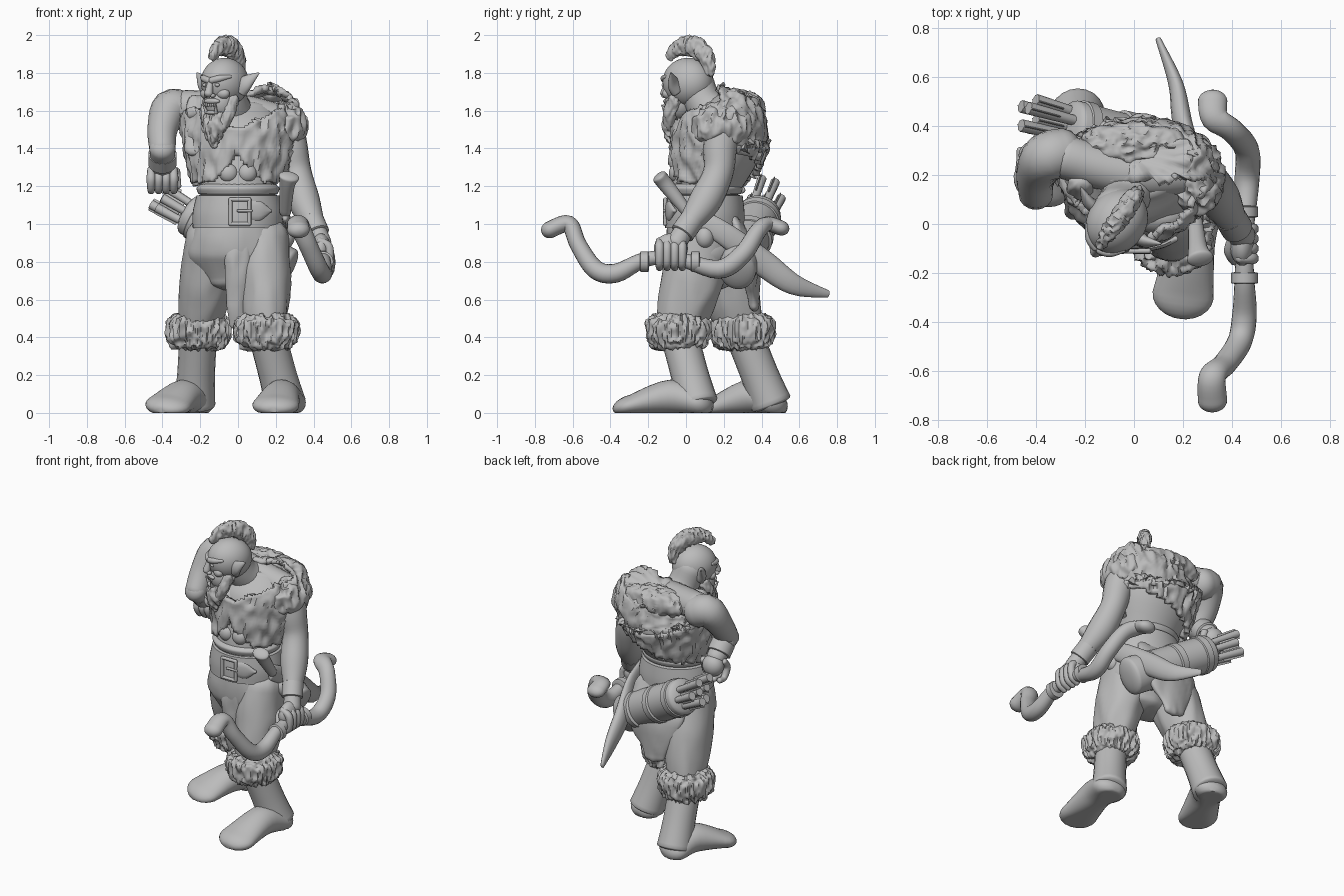
import bpy, bmesh, math
from mathutils import Vector, Matrix, noise

cube = bpy.data.objects.get("Cube")
if cube:
    bpy.data.objects.remove(cube)

stone = bpy.data.materials.new("plain_grey")
stone.use_nodes = True
stone.diffuse_color = (0.5, 0.5, 0.5, 1)
stone.node_tree.nodes["Principled BSDF"].inputs["Base Color"].default_value = stone.diffuse_color

AXIS = {"X": Vector((1, 0, 0)), "Y": Vector((0, 1, 0)), "Z": Vector((0, 0, 1))}


def finish(name, bm, matrix=None, fur=0, freq=22, keep=None, ground=False):
    """Turn a bmesh into a smooth object, with optional strand relief and trimming."""
    bmesh.ops.recalc_face_normals(bm, faces=bm.faces)
    if matrix:
        bm.transform(matrix)
    bm.normal_update()
    if fur:
        for vert, normal in [(vert, vert.normal.copy()) for vert in bm.verts]:
            sample = vert.co * freq
            sample.z *= 0.35
            strand = 1 - 2.4 * abs(noise.noise(sample)) + noise.noise(sample * 2) / 2
            vert.co += normal * strand * fur
    if keep:
        cut = [face for face in bm.faces if not keep(face.calc_center_median())]
        bmesh.ops.delete(bm, geom=cut, context="FACES")
    if ground:
        for vert in bm.verts:
            vert.co.z = max(vert.co.z, 0)
    mesh = bpy.data.meshes.new(name)
    bm.to_mesh(mesh)
    bm.free()
    mesh.materials.append(stone)
    mesh.shade_smooth()
    mesh.set_sharp_from_angle(angle=math.radians(50))
    obj = bpy.data.objects.new(name, mesh)
    bpy.context.collection.objects.link(obj)
    return obj


def spline(points, steps):
    """Smooth path through points that carry position and one or two radii."""
    pts = [Vector(p if len(p) == 5 else (*p, p[-1])) for p in points]
    padded = [pts[0], *pts, pts[-1]]
    out = []
    for a, b, c, d in zip(padded, padded[1:], padded[2:], padded[3:]):
        for k in range(steps):
            t = k / steps
            out.append(b + (c - a) * (t / 2) + (a * 2 - b * 5 + c * 4 - d) * (t * t / 2)
                       + (b * 3 - a - c * 3 + d) * (t ** 3 / 2))
    return out + [pts[-1]]


def loft(name, points, ref="X", seg=20, steps=5, cap=0.8, **options):
    """Sweep an ellipse along a path; cap rounds both ends."""
    path = spline(points, steps)
    pos = [Vector(p[:3]) for p in path]
    last = len(path) - 1
    bm = bmesh.new()
    rings = []

    def ring(i, scale=1, push=0):
        tangent = (pos[min(i + 1, last)] - pos[max(i - 1, 0)]).normalized()
        side = (AXIS[ref] - tangent * AXIS[ref].dot(tangent)).normalized()
        other = tangent.cross(side)
        width, depth = path[i][3] * scale, path[i][4] * scale
        centre = pos[i] + tangent * push * path[i][3]
        angles = [math.tau * k / seg for k in range(seg)]
        rings.append([bm.verts.new(centre + side * width * math.cos(a) + other * depth * math.sin(a))
                      for a in angles])

    bends = [math.radians(15 * j) for j in range(1, 6)] if cap else []
    for bend in reversed(bends):
        ring(0, math.cos(bend), -cap * math.sin(bend))
    for i in range(last + 1):
        ring(i)
    for bend in bends:
        ring(last, math.cos(bend), cap * math.sin(bend))
    for low, high in zip(rings, rings[1:]):
        for k in range(seg):
            n = (k + 1) % seg
            bm.faces.new((low[k], low[n], high[n], high[k]))
    bm.faces.new(rings[0])
    bm.faces.new(rings[-1])
    return finish(name, bm, **options)


def ball(name, centre, radii, detail=4, matrix=None, **options):
    """Ellipsoid, optionally placed in another part's frame."""
    bm = bmesh.new()
    bmesh.ops.create_icosphere(bm, subdivisions=detail, radius=1)
    place = Matrix.Translation(centre) @ Matrix.Diagonal((*radii, 1))
    return finish(name, bm, matrix=(matrix or Matrix()) @ place, **options)


def band(name, start, end, radius, **options):
    """Short collar between two points, used for bracers, rings and straps."""
    return loft(name, [(*start, radius), (*end, radius)], seg=28, cap=.1, **options)


# Torso, shoulder line and belly muscles
loft("torso", [(0, .1, 1.1, .21, .18), (0, .1, 1.2, .2, .18), (0, .19, 1.45, .28, .22), (0, .23, 1.6, .2, .14)],
     seg=40, cap=.2)
loft("shoulder_line", [(-.27, .27, 1.62, .09), (0, .2, 1.6, .09), (.23, .21, 1.54, .09)], ref="Y")
for side in (-1, 1):
    ball("belly_muscle", (side * .05, -.05, 1.27), (.05, .04, .05))
    ball("chest_muscle", (side * .1, .03, 1.47), (.11, .07, .08))


# Fur vest with an open belly, a low neckline and a slanted back hem
def vest_area(c):
    if c.y > .18:
        return c.z > 1.28 + c.x / 3
    return max(1.22, 1.36 - abs(c.x)) < c.z < 1.5 + abs(c.x) / 2


vest = loft("fur_vest", [(0, .13, 1.18, .23, .21), (.01, .18, 1.45, .3, .25), (.02, .22, 1.55, .31, .22),
                         (0, .26, 1.63, .25, .16)],
            seg=110, steps=15, cap=.12, fur=.018, freq=21, keep=vest_area)
shell = vest.modifiers.new("thickness", "SOLIDIFY")
shell.thickness, shell.offset = .03, -1
ball("fur_shoulder", (.26, .19, 1.52), (.1, .15, .11), 5, fur=.016)
ball("fur_nape", (0, .32, 1.61), (.22, .09, .08), 5, fur=.014)
loft("shoulder_strap", [(-.23, .05, 1.4, .05, .03), (-.22, .16, 1.64, .05, .03)], seg=40, steps=9, fur=.006)

# Arms with bracers
loft("left_arm", [(.25, .2, 1.52, .1), (.28, .18, 1.4, .09), (.31, .17, 1.27, .08), (.35, .1, 1.12, .085),
                  (.41, 0, .98, .055), (.44, -.05, .9, .055)])
band("left_bracer", (.39, .03, 1.02), (.42, -.02, .95), .065)
loft("right_upper_arm", [(-.29, .29, 1.6, .1), (-.36, .27, 1.61, .1), (-.4, .2, 1.5, .08), (-.4, .13, 1.4, .07)],
     ref="Y")
loft("right_forearm", [(-.4, .12, 1.4, .07), (-.4, .25, 1.3, .06)])
band("right_bracer", (-.4, .17, 1.37), (-.4, .22, 1.32), .075)

# Hands: the left grips the bow, the right reaches for arrows
ball("left_palm", (.44, -.08, .87), (.05, .09, .08))
ball("right_palm", (-.4, .28, 1.26), (.07, .06, .07))
for i in range(4):
    shift = .04 * i
    y, x = shift - .14, shift - .46
    loft("left_finger", [(.43, y, .91, .02), (.48, y, .88, .024), (.48, y, .8, .022), (.44, y, .77, .02)],
         ref="Y", seg=10)
    loft("right_finger", [(x, .25, 1.29, .02), (x, .22, 1.24, .024), (x, .25, 1.18, .02), (x, .3, 1.18, .018)],
         seg=10)
loft("left_thumb", [(.41, -.05, .9, .024), (.39, -.11, .86, .024), (.41, -.15, .82, .02)], seg=10)
loft("right_thumb", [(-.33, .28, 1.28, .024), (-.32, .25, 1.2, .02)], seg=10)

# Neck, then the head built facing forward and turned to its right
loft("neck", [(-.01, .2, 1.54, .13), (-.04, .1, 1.63, .1), (-.07, .05, 1.74, .1)])
head = Matrix.Translation((-.07, .01, 1.75)) @ Matrix.Rotation(math.radians(-35), 4, "Z")
ball("skull", (0, 0, 0), (.12, .14, .13), matrix=head)
ball("jaw", (0, -.05, -.11), (.085, .08, .09), matrix=head)
loft("nose", [(0, -.13, .01, .014), (0, -.15, -.06, .024)], seg=12, matrix=head)
ball("upper_lip", (0, -.12, -.1), (.05, .02, .016), matrix=head)
ball("lower_lip", (0, -.12, -.16), (.04, .02, .012), matrix=head)
for side in (-1, 1):
    loft("brow", [(side * .01, -.135, .01, .018), (side * .05, -.12, .02, .018), (side * .09, -.08, .03, .01)],
         ref="Z", seg=12, matrix=head)
    ball("eye", (side * .04, -.128, -.014), (.014, .01, .01), 3, matrix=head)
    ball("cheek", (side * .05, -.09, -.06), (.04, .03, .03), matrix=head)
    ball("nostril", (side * .02, -.14, -.07), (.014, .016, .012), 3, matrix=head)
    loft("tusk", [(side * .03, -.125, -.16, .01), (side * .04, -.14, -.12, .004)], seg=8, matrix=head)
    loft("ear", [(side * .1, 0, -.04, .03, .045), (side * .14, 0, 0, .024, .04), (side * .2, .03, .05, .004)],
         ref="Y", seg=14, cap=.3, matrix=head)
    loft("whiskers", [(side * .08, -.03, -.09, .02, .03), (side * .07, -.07, -.17, .03), (side * .03, -.09, -.24, .03)],
         seg=40, steps=8, matrix=head, fur=.008, freq=45)
for i in range(-2, 3):
    ball("tooth", (i * .014, -.13, -.12), (.006, .006, .012), 2, matrix=head)
loft("beard", [(0, -.09, -.19, .06, .04), (0, -.1, -.25, .06, .04), (0, -.1, -.33, .012)],
     seg=60, steps=14, matrix=head, fur=.011, freq=45)

# Mohawk crest following the skull from brow to nape
crest = []
for i in range(7):
    turn = math.radians(35 + 25 * i)
    thick = .02 + .03 * math.sin(math.pi * i / 6)
    crest.append((0, -.14 * math.cos(turn), .06 + .135 * math.sin(turn), thick * .7, thick))
loft("mohawk", crest, seg=48, steps=9, matrix=head, fur=.01, freq=42)

# Baggy trousers and loincloths
loft("hips", [(0, .11, .7, .17, .13), (0, .11, .82, .26, .19), (0, .1, .92, .25, .2), (0, .1, 1.03, .21, .19)],
     seg=48, cap=.3, fur=.005, freq=9)
loft("front_loincloth", [(0, -.06, .96, .05, .03), (0, -.07, .8, .065, .03), (-.01, -.03, .47, .04, .02)],
     seg=32, steps=8, fur=.008, freq=14)
loft("back_loincloth", [(0, .26, 1, .18, .04), (0, .33, .82, .2, .05), (-.02, .36, .58, .07, .02)],
     seg=32, steps=8, cap=.5, fur=.009, freq=12)

# Belt, waist wrap and buckle
loft("belt", [(0, .1, .98, .24, .21), (0, .1, 1.06, .24, .21), (0, .1, 1.15, .22, .2)], seg=48, cap=.03)
loft("waist_wrap", [(0, .1, 1.16, .21, .19), (0, .1, 1.19, .22, .2), (0, .1, 1.21, .2, .18)], seg=48, cap=.05)
corners = [Vector((x, -.11, z)) for x, z in ((-.04, 1), (.06, 1), (.06, 1.13), (-.04, 1.13))]
for start, end in zip(corners, corners[1:] + corners[:1]):
    loft("buckle_bar", [(*start, .011), (*end, .011)], ref="Y", seg=8)
loft("buckle_pin", [(0, -.115, 1.07, .008), (.07, -.115, 1.07, .008)], ref="Y", seg=8)
loft("belt_end", [(.06, -.1, 1.07, .012, .05), (.12, -.085, 1.07, .012, .05), (.17, -.06, 1.07, .012, .01)],
     ref="Y", seg=12)
ball("hip_pouch", (.25, .1, .93), (.05, .05, .06))


# Legs: baggy thigh, fur cuff, boot shaft and foot
def leg(side, hip, knee, heel, toe):
    hip, knee, heel, toe = map(Vector, (hip, knee, heel, toe))
    up = AXIS["Z"]
    thigh = [(*hip.lerp(knee, t), r, r * 1.15) for t, r in ((0, .14), (.35, .14), (.7, .125), (1, .1))]
    loft(side + "_thigh", thigh, seg=40, fur=.008, freq=9)
    cuff = [(*(knee + up * lift), .16 if abs(lift) < .05 else .135) for lift in (-.07, -.02, .04, .07)]
    loft(side + "_fur_cuff", cuff, seg=110, steps=9, cap=.15, fur=.019, freq=30)
    shaft = [(*knee, .1), (*knee.lerp(heel, .6), .1), (*heel, .11)]
    loft(side + "_boot_shaft", shaft, cap=.2, ground=True)
    foot = [(*heel, .11, .07), (*(heel.lerp(toe, .4) + up * .04), .1, .09), (*toe, .125, .055)]
    loft(side + "_boot_foot", foot, seg=28, ground=True)


leg("left", (.13, .09, .92), (.15, -.04, .43), (.25, .06, .05), (.2, -.29, .04))
leg("right", (-.13, .14, .92), (-.21, .3, .43), (-.23, .45, .05), (-.37, .17, .04))

# Recurved bow held along the left side
loft("bow", [(.32, -.72, .97, .06, .045), (.32, -.62, 1, .055, .045), (.37, -.57, .89, .05, .045),
             (.43, -.48, .76, .05), (.45, -.37, .74, .05), (.45, -.22, .81, .04), (.45, -.06, .82, .035),
             (.46, .17, .76, .05), (.46, .3, .84, .05), (.4, .38, .96, .05, .045), (.33, .43, 1, .055, .04),
             (.32, .5, .98, .06, .04)], steps=6)
for y in (-.22, .05):
    band("bow_grip_ring", (.45, y - .02, .8), (.45, y + .02, .8), .055)

# Sabre pushed through the belt
loft("sabre_grip", [(.27, -.14, 1.25, .055, .04), (.26, -.1, 1.2, .04), (.25, .01, 1.06, .03)], cap=.3)
loft("sabre_blade", [(.25, .01, 1.06, .02, .05), (.26, .2, .95, .025, .06), (.2, .4, .8, .04, .07),
                     (.17, .57, .68, .03, .055), (.1, .75, .63, .012, .02)], seg=16)

# Quiver across the lower back, with straps and fanned arrows
base, mouth = Vector((.25, .27, .76)), Vector((-.25, .39, 1.05))
loft("quiver", [(*base, .1, .12), (*mouth, .115, .115)], ref="Y", seg=28, cap=.35)
for t in (.2, .55, .88):
    band("quiver_strap", base.lerp(mouth, t), base.lerp(mouth, t + .07), .122, ref="Y")
for i in range(7):
    turn = math.tau * i / 6
    offset = Vector((0, math.cos(turn), math.sin(turn))) * (.065 if i < 6 else 0)
    start = base.lerp(mouth, .9) + offset
    end = base.lerp(mouth, 1.3 + .06 * (i % 3)) + offset * 1.2
    loft("arrow", [(*start, .02), (*end, .026)], ref="Z", seg=8, cap=0)
    loft("arrow_feather", [(*start.lerp(end, .5), .035, .005), (*end, .035, .005)], ref="Z", seg=8, cap=0)
